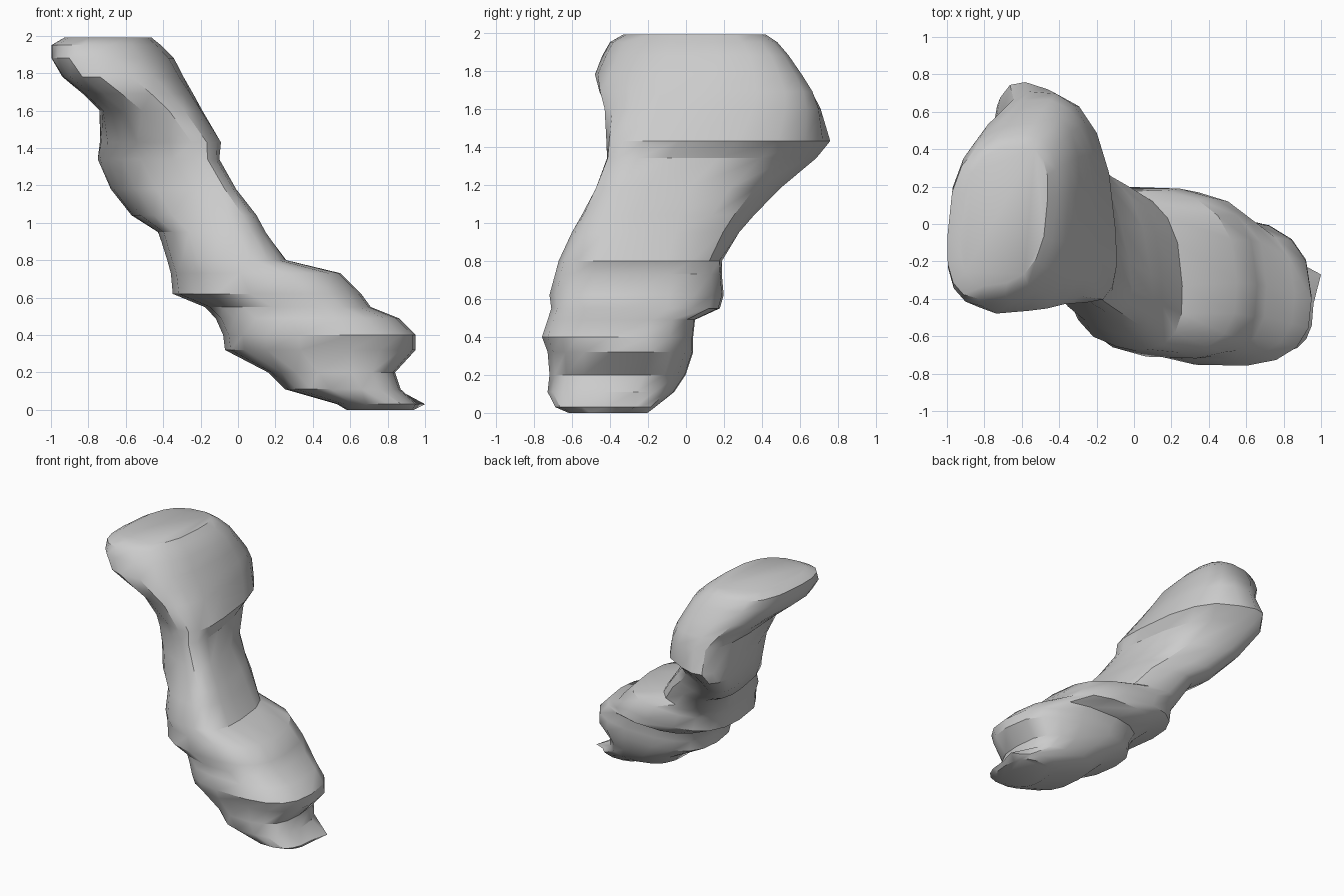
import bpy
import bmesh
from math import cos, sin, tau, copysign

# Remove the default object
default = bpy.data.objects.get("Cube")
if default:
    bpy.data.objects.remove(default, do_unlink=True)

# Single plain grey surface
grey = bpy.data.materials.new("plain grey")
grey.use_nodes = True
colour = (0.6, 0.6, 0.6, 1)
grey.diffuse_color = colour
grey.node_tree.nodes["Principled BSDF"].inputs["Base Color"].default_value = colour

SIDES = 18
ROUNDNESS = 0.75  # below one gives fuller, boxier outlines

# Each section: height, left, right, front, back, lean of the outline
sections = [
    (0, .58, .94, -.62, -.2, 0),
    (.03, .53, .96, -.69, -.16, 0),
    (.11, .25, .87, -.73, -.06, -.1),
    (.2, .16, .84, -.72, 0, -.1),
    (.32, -.07, .95, -.73, .04, -.1),
    (.4, -.08, .95, -.76, .04, -.1),
    (.49, -.12, .86, -.73, .05, -.1),
    (.55, -.18, .71, -.71, .18, -.15),
    (.62, -.35, .66, -.72, .2, -.15),
    (.73, -.36, .55, -.69, .19, -.15),
    (.8, -.38, .26, -.67, .19, -.25),
    (.95, -.43, .15, -.6, .28, -.4),
    (1.04, -.57, .1, -.55, .36, -.55),
    (1.18, -.68, -.01, -.48, .5, -.7),
    (1.34, -.75, -.1, -.42, .69, -.65),
    (1.43, -.74, -.09, -.42, .76, -.5),
    (1.6, -.74, -.19, -.43, .71, -.15),
    (1.69, -.83, -.24, -.46, .67, .05),
    (1.78, -.94, -.29, -.48, .61, .2),
    (1.88, -1, -.34, -.44, .54, .3),
    (1.95, -1, -.41, -.4, .48, .3),
    (1.99, -.93, -.46, -.33, .42, .3),
]


def rounded(value):
    """Push a sine or cosine outward for a fuller outline."""
    return copysign(abs(value) ** ROUNDNESS, value)


def add_ring(bm, section):
    """Add one leaning oval outline at its height."""
    z, left, right, front, back, lean = section
    ring = []
    for i in range(SIDES):
        # Split the lean over both axes so the corners stay even
        angle = tau * i / SIDES - lean / 2
        x = (left + right + (right - left) * rounded(cos(angle))) / 2
        y = (front + back + (back - front) * rounded(sin(angle + lean))) / 2
        ring.append(bm.verts.new((x, y, z)))
    return ring


def add_loft(bm, rings):
    """Skin neighbouring rings and close both ends."""
    for low, high in zip(rings, rings[1:]):
        for i in range(SIDES):
            j = (i + 1) % SIDES
            bm.faces.new((low[i], low[j], high[j], high[i]))
    bm.faces.new(rings[0][::-1])
    bm.faces.new(rings[-1])


# Lumpy leaning column
bm = bmesh.new()
rings = [add_ring(bm, section) for section in sections]
add_loft(bm, rings)

# Small pointed lip beside the foot
tip = min(rings[1], key=lambda v: (v.co.x - 1) ** 2 + (v.co.y + .3) ** 2)
tip.co = (1, -.27, .03)

bmesh.ops.recalc_face_normals(bm, faces=bm.faces)
mesh = bpy.data.meshes.new("leaning_column")
bm.to_mesh(mesh)
bm.free()
mesh.materials.append(grey)
column = bpy.data.objects.new("leaning_column", mesh)
bpy.context.collection.objects.link(column)

# Soft shading that keeps the ledges crisp
bpy.ops.object.select_all(action="DESELECT")
column.select_set(True)
bpy.context.view_layer.objects.active = column
bpy.ops.object.shade_smooth_by_angle(angle=.6)
